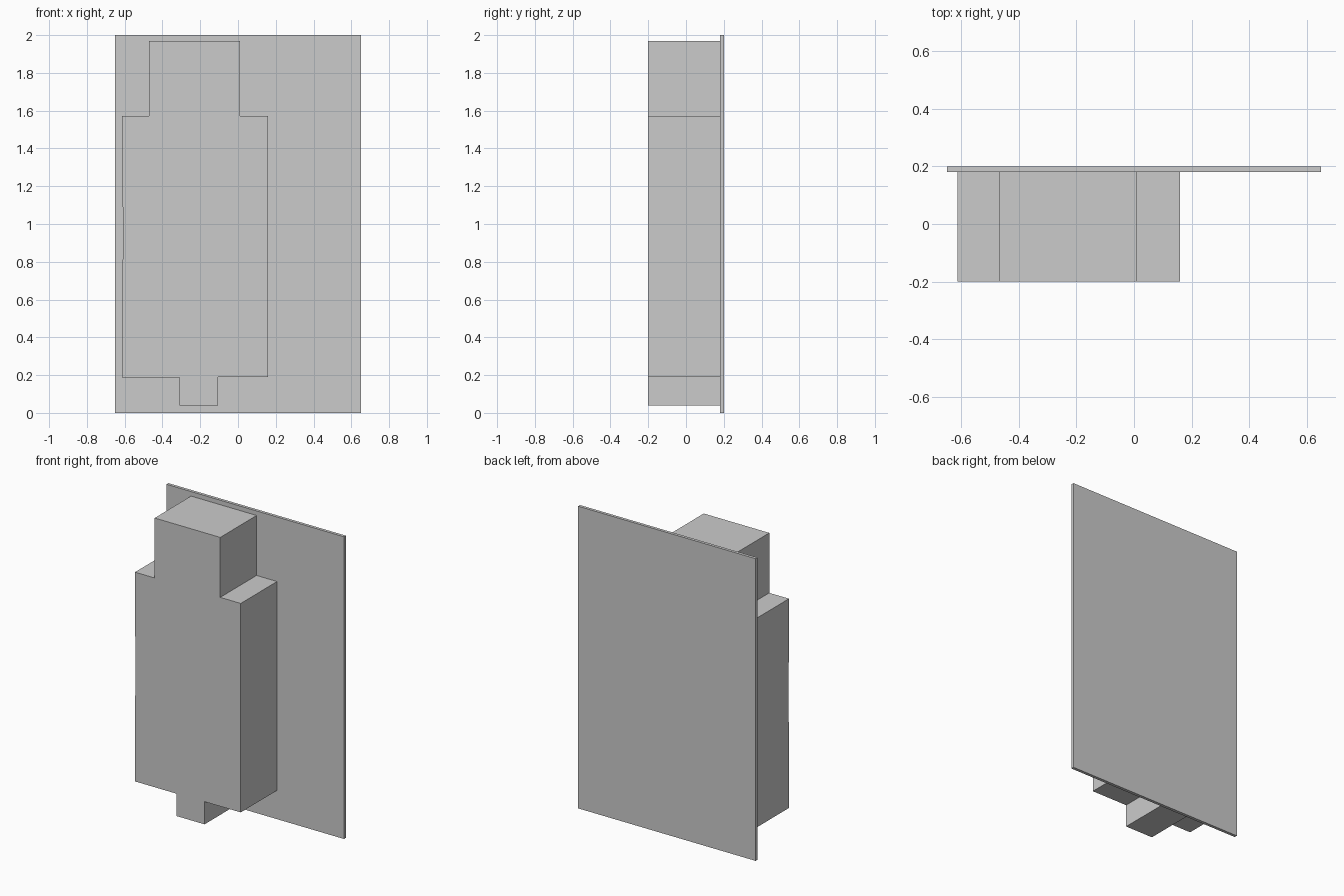
import bpy
import bmesh

if "Cube" in bpy.data.objects:
    bpy.data.objects.remove(bpy.data.objects["Cube"])


def extrude_profile(name, points, y0, y1):
    """Extrude an x/z outline from y0 to y1 as a closed solid."""
    bm = bmesh.new()
    face = bm.faces.new([bm.verts.new((x, y0, z)) for x, z in points])
    out = bmesh.ops.extrude_face_region(bm, geom=[face])
    moved = [g for g in out["geom"] if isinstance(g, bmesh.types.BMVert)]
    bmesh.ops.translate(bm, verts=moved, vec=(0, y1 - y0, 0))
    bmesh.ops.recalc_face_normals(bm, faces=bm.faces)
    mesh = bpy.data.meshes.new(name)
    bm.to_mesh(mesh)
    bm.free()
    obj = bpy.data.objects.new(name, mesh)
    bpy.context.collection.objects.link(obj)
    return obj


# Thin back plate
extrude_profile("back_plate",
                [(-0.65, 0), (0.65, 0), (0.65, 2), (-0.65, 2)], 0.18, 0.20)

# Stepped body: wide block, narrower top, small stem, shallow dent on left side
extrude_profile("stepped_body", [
    (-0.47, 1.97), (0.01, 1.97), (0.01, 1.573), (0.16, 1.573),
    (0.16, 0.19), (-0.105, 0.19), (-0.105, 0.04), (-0.31, 0.04),
    (-0.31, 0.188), (-0.614, 0.188),
    (-0.614, 0.72), (-0.609, 0.84), (-0.609, 1.06), (-0.614, 1.19),
    (-0.614, 1.573), (-0.47, 1.573)], -0.20, 0.18)
